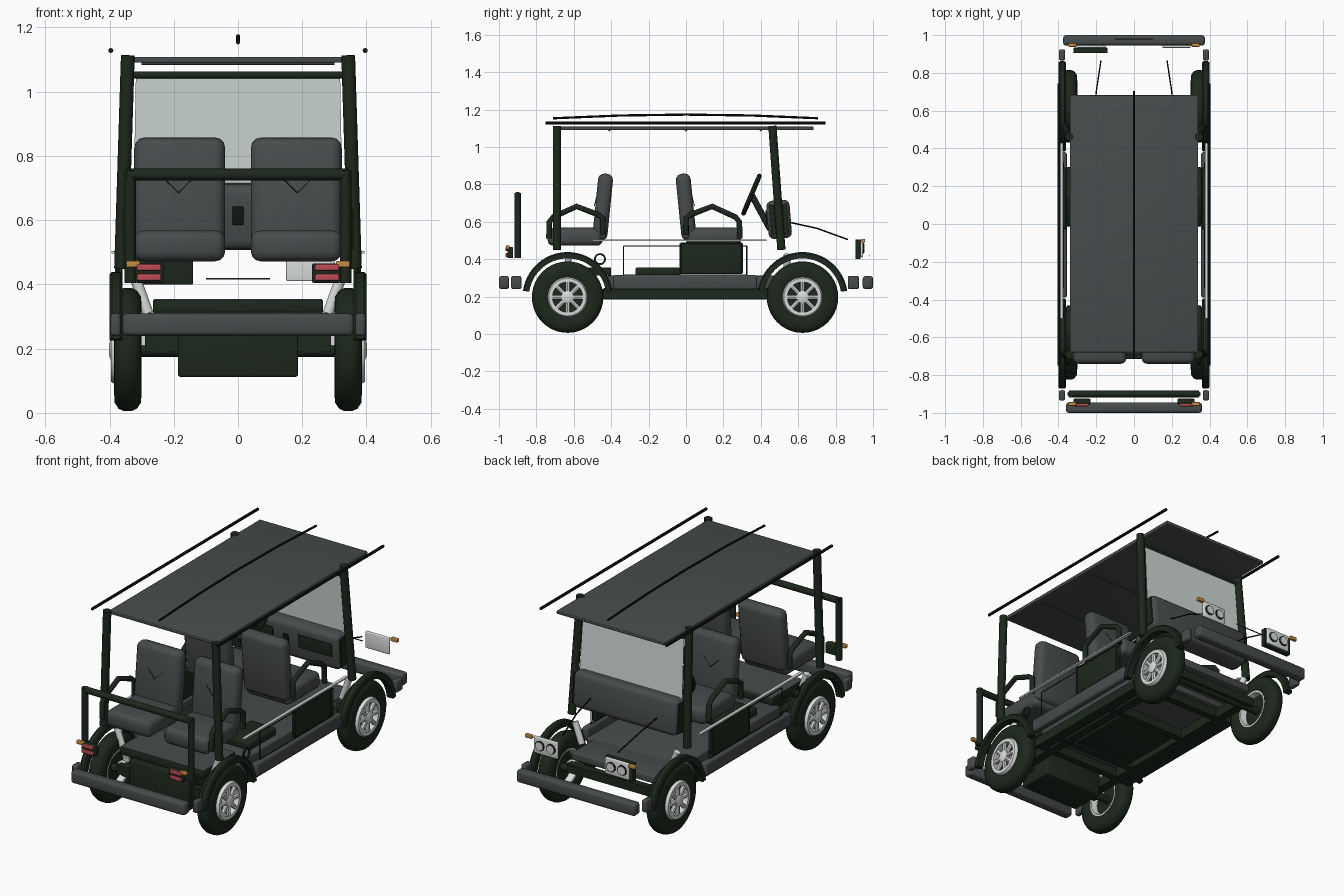
import bpy, bmesh, math
from mathutils import Vector, Matrix

if "Cube" in bpy.data.objects:
    bpy.data.objects.remove(bpy.data.objects["Cube"])


def mat(name, rgb, a=1.0):
    m = bpy.data.materials.new(name)
    m.diffuse_color = (*rgb, a)
    m.use_nodes = True
    m.node_tree.nodes["Principled BSDF"].inputs["Base Color"].default_value = m.diffuse_color
    return m


GREEN = mat("dark green", (0.012, 0.021, 0.012))
GRAY = mat("charcoal gray", (0.064, 0.071, 0.072))
WHITE = mat("silver white", (0.7, 0.72, 0.72))
RED = mat("lamp red", (0.5, 0.07, 0.085))
AMBER = mat("lamp amber", (0.55, 0.27, 0.06))
BLACK = mat("black", (0.006, 0.008, 0.007))
GLASS = mat("tinted glass", (0.62, 0.69, 0.67), 0.6)


def finish(name, bm, m):
    bmesh.ops.recalc_face_normals(bm, faces=bm.faces[:])
    me = bpy.data.meshes.new(name)
    bm.to_mesh(me)
    bm.free()
    me.materials.append(m)
    ob = bpy.data.objects.new(name, me)
    bpy.context.collection.objects.link(ob)
    bpy.ops.object.select_all(action='DESELECT')
    ob.select_set(True)
    bpy.context.view_layer.objects.active = ob
    bpy.ops.object.shade_smooth_by_angle(angle=math.radians(40))
    return ob


def box(name, x, y, z, m, r=0.0, tilt=0.0):
    """Box from (min, max) ranges, rounded by r, tilted about x."""
    bm = bmesh.new()
    bmesh.ops.create_cube(bm, size=1)
    size = Vector((x[1] - x[0], y[1] - y[0], z[1] - z[0]))
    bmesh.ops.scale(bm, vec=size, verts=bm.verts)
    if r:
        bmesh.ops.bevel(bm, geom=bm.edges[:], offset=r, segments=3, profile=0.5, affect='EDGES')
    mid = Vector((sum(x), sum(y), sum(z))) / 2
    bm.transform(Matrix.Translation(mid) @ Matrix.Rotation(tilt, 4, 'X'))
    return finish(name, bm, m)


def tube(name, pts, r, m, sides=10):
    """Capped tube swept along a path."""
    bm = bmesh.new()
    pts = [Vector(p) for p in pts]
    rings = []
    for i, p in enumerate(pts):
        d = (pts[min(i + 1, len(pts) - 1)] - pts[max(i - 1, 0)]).normalized()
        u = d.cross(Vector((1, 0, 0)) if abs(d.x) < 0.8 else Vector((0, 0, 1))).normalized()
        v = d.cross(u)
        rings.append([bm.verts.new(p + r * (math.cos(a) * u + math.sin(a) * v))
                      for a in (2 * math.pi * k / sides for k in range(sides))])
    for a, b in zip(rings, rings[1:]):
        for k in range(sides):
            bm.faces.new((a[k], a[(k + 1) % sides], b[(k + 1) % sides], b[k]))
    bm.faces.new(rings[0])
    bm.faces.new(rings[-1])
    return finish(name, bm, m)


def sweep(name, profile, centre, m, a0=0, a1=360, steps=40):
    """Closed (x, radius) profile turned about an x axis through centre (y, z)."""
    bm = bmesh.new()
    full = a1 - a0 == 360
    rings = []
    for i in range(steps if full else steps + 1):
        t = math.radians(a0 + (a1 - a0) * i / steps)
        rings.append([bm.verts.new((x, centre[0] + r * math.cos(t), centre[1] + r * math.sin(t)))
                      for x, r in profile])
    n = len(profile)
    for a, b in zip(rings, rings[1:] + ([rings[0]] if full else [])):
        for k in range(n):
            bm.faces.new((a[k], a[(k + 1) % n], b[(k + 1) % n], b[k]))
    if not full:
        bm.faces.new(rings[0])
        bm.faces.new(rings[-1])
    return finish(name, bm, m)


def frame(name, x, y, z, r, m):
    pts = [(y[0], z[0]), (y[1], z[0]), (y[1], z[1]), (y[0], z[1])]
    for a, b in zip(pts, pts[1:] + pts[:1]):
        tube(name, [(x, *a), (x, *b)], r, m, 6)


def span(s, a, b):
    return tuple(sorted((s * a, s * b)))


# Wheels, fenders, side parts: mirrored left and right
for s in (-1, 1):
    for wy in (-0.633, 0.623):
        c = (wy, 0.197)
        sweep("tyre", [(s * x, r) for x, r in ((0.31, 0.105), (0.30, 0.13), (0.302, 0.165), (0.315, 0.184),
              (0.33, 0.191), (0.356, 0.191), (0.372, 0.184), (0.384, 0.165), (0.386, 0.13), (0.378, 0.105))], c, GREEN)
        sweep("rim", [(s * x, r) for x, r in ((0.31, 0.095), (0.31, 0.107), (0.385, 0.107), (0.395, 0.1),
              (0.395, 0.081), (0.38, 0.081))], c, WHITE)
        sweep("hub", [(s * x, r) for x, r in ((0.35, 0.001), (0.35, 0.035), (0.395, 0.033), (0.402, 0.018),
              (0.402, 0.001))], c, WHITE, steps=20)
        for k in range(8):
            t = k * math.pi / 4
            d = Vector((0, math.cos(t), math.sin(t)))
            o = Vector((s * 0.382, *c))
            tube("wheel_spoke", [o + d * 0.022, o + d * 0.094], 0.0125, WHITE, 8)
        sweep("wheel_backplate", [(s * x, r) for x, r in ((0.345, 0.001), (0.345, 0.1), (0.355, 0.1),
              (0.355, 0.001))], c, GREEN, steps=24)
        sweep("fender", [(s * x, r) for x, r in ((0.36, 0.207), (0.36, 0.234), (0.367, 0.241), (0.393, 0.241),
              (0.40, 0.234), (0.40, 0.207))], c, GREEN, 8, 172, 28)
        tube("axle_half", [(0, wy, 0.195), (s * 0.35, wy, 0.195)], 0.022, GREEN)
        box("knuckle", span(s, 0.27, 0.305), (wy - 0.02, wy + 0.02), (0.21, 0.24), WHITE)
    for y in ((-0.935, -0.88), (0.865, 0.925)):
        box("fender_end_block", span(s, 0.365, 0.397), y, (0.24, 0.31), GRAY, 0.01)
    box("running_board", span(s, 0.355, 0.395), (-0.39, 0.38), (0.238, 0.315), GRAY, 0.012)
    box("step_pad", span(s, 0.10, 0.265), (-0.27, -0.03), (0.31, 0.355), GREEN, 0.01)
    box("frame_rail", span(s, 0.21, 0.26), (-0.68, 0.65), (0.185, 0.24), GREEN)
    box("side_sill", span(s, 0.27, 0.33), (-0.44, 0.44), (0.19, 0.245), GREEN)
    # Side panel with outline and flat hand rail
    box("side_panel", span(s, 0.36, 0.378), (-0.03, 0.30), (0.325, 0.485), GREEN, 0.004)
    frame("side_panel_trim", s * 0.378, (-0.03, 0.30), (0.325, 0.485), 0.005, GREEN)
    frame("side_outline", s * 0.372, (-0.335, 0.325), (0.315, 0.47), 0.003, GREEN)
    box("side_rail", span(s, 0.376, 0.394), (-0.5, 0.43), (0.496, 0.504), WHITE)
    sweep("side_ring", [(s * x, r) for x, r in ((0.37, 0.022), (0.37, 0.032), (0.38, 0.032), (0.38, 0.022))],
          (-0.46, 0.4), GREEN, steps=20)
    for y in (-0.63, 0.54):
        tube("post_strut", [(s * 0.322, y, 0.425), (s * 0.28, y, 0.31)], 0.018, WHITE)
    # Roof posts and roof side rails
    tube("rear_post", [(s * 0.364, -0.69, 0.45), (s * 0.343, -0.69, 1.112)], 0.022, GREEN, 14)
    tube("front_post", [(s * 0.364, 0.51, 0.45), (s * 0.343, 0.462, 1.112)], 0.022, GREEN, 14)
    tube("roof_side_rail", [(s * 0.396, -0.75, 1.128), (s * 0.396, 0.745, 1.128)], 0.008, BLACK, 8)
    # Seats: front row faces +y, rear row faces -y
    for f, y0 in ((1, 0.0), (-1, -0.445)):
        X = span(s, 0.04, 0.323)
        box("seat_cushion", X, tuple(sorted((y0, y0 + f * 0.295))), (0.472, 0.568), GRAY, 0.03)
        box("seat_back", X, (y0 - 0.04, y0 + 0.04), (0.5, 0.858), GRAY, 0.033, f * 0.1)
        yf = y0 + f * 0.045
        tube("seat_pleat", [(s * 0.135, yf - f * 0.012, 0.735), (s * 0.185, yf, 0.685),
                            (s * 0.235, yf - f * 0.012, 0.735)], 0.002, BLACK, 6)
        arm = [(0.0, 0.53), (0.0, 0.62), (0.03, 0.64), (0.14, 0.682), (0.265, 0.625), (0.285, 0.6), (0.288, 0.51)]
        tube("armrest", [(s * 0.345, y0 + f * a, b) for a, b in arm], 0.015, GREEN)
    # Rear guard posts and lamps
    tube("rear_guard_post", [(s * 0.335, -0.9, 0.405), (s * 0.335, -0.9, 0.755)], 0.018, GREEN, 12)
    box("tail_lamp_housing", span(s, 0.23, 0.32), (-0.955, -0.925), (0.405, 0.465), GREEN, 0.006)
    for z in (0.412, 0.443):
        box("tail_lamp", span(s, 0.24, 0.315), (-0.965, -0.945), (z, z + 0.02), RED, 0.004)
    for y, z in ((-0.953, 0.453), (0.948, 0.488)):
        box("indicator", span(s, 0.305, 0.348), (y - 0.01, y + 0.01), (z, z + 0.02), AMBER, 0.004)
    # Headlamps with two round lenses, and stay rods
    box("headlamp", span(s, 0.15, 0.30), (0.933, 0.947), (0.41, 0.505), WHITE, 0.005)
    for x in (0.19, 0.26):
        for r, y, m in ((0.029, 0.951, BLACK), (0.023, 0.954, WHITE)):
            tube("headlamp_lens", [(s * x, 0.94, 0.458), (s * x, y, 0.458)], r, m, 16)
    tube("stay_rod", [(s * 0.21, 0.54, 0.6), (s * 0.2, 0.7, 0.565), (s * 0.175, 0.865, 0.505)], 0.004, BLACK, 6)
box("headlamp_backing", (-0.32, -0.14), (0.905, 0.934), (0.4, 0.505), GREEN, 0.004)

# Bumpers
box("rear_bumper", (-0.36, 0.36), (-1.0, -0.945), (0.24, 0.31), GRAY, 0.015)
box("front_bumper", (-0.375, 0.375), (0.945, 1.0), (0.24, 0.31), GRAY, 0.015)
tube("front_trim_rod", [(-0.1, 0.98, 0.418), (0.1, 0.98, 0.418)], 0.003, GRAY, 6)
tube("rear_guard_bar", [(-0.345, -0.9, 0.742), (0.345, -0.9, 0.742)], 0.018, GREEN, 12)

# Floor, rear deck and underbody
box("floor", (-0.3, 0.3), (-0.42, 0.47), (0.24, 0.312), GRAY, 0.006)
box("rear_deck", (-0.265, 0.265), (-0.69, -0.4), (0.312, 0.35), GREEN, 0.006)
box("rear_deck_top", (-0.262, 0.262), (-0.685, -0.4), (0.348, 0.355), GRAY)
box("front_deck", (-0.26, 0.26), (0.46, 0.66), (0.27, 0.312), GRAY, 0.006)
box("motor_housing", (-0.187, 0.187), (-0.715, -0.51), (0.112, 0.31), GREEN, 0.008)
box("under_tray", (-0.19, 0.19), (-0.27, 0.11), (0.195, 0.245), GREEN, 0.01)
for y in (-0.66, -0.42, -0.29, 0.13, 0.42, 0.64):
    box("cross_member", (-0.29, 0.29), (y - 0.02, y + 0.02), (0.19, 0.24), GREEN)

# Roof with cross bows, centre ridge and windscreen
box("roof", (-0.34, 0.34), (-0.68, 0.683), (1.09, 1.108), GRAY, 0.004)
for y in (-0.41, 0.0, 0.4):
    tube("roof_bow", [(-0.3, y, 1.09), (0.3, y, 1.09)], 0.007, GRAY, 8)
tube("roof_ridge", [(0, y, 1.173 - 0.033 * (y / 0.71) ** 2 * 0.6) for y in (-0.71, -0.35, 0, 0.35, 0.705)],
     0.006, BLACK, 8)
tube("windscreen_bar", [(-0.345, 0.468, 1.052), (0.345, 0.468, 1.052)], 0.011, GREEN)
pane = bmesh.new()
pane.faces.new([pane.verts.new(p) for p in ((-0.325, 0.5, 0.66), (0.325, 0.5, 0.66),
                                            (0.318, 0.472, 1.045), (-0.318, 0.472, 1.045))])
finish("windscreen", pane, GLASS)

# Dashboard with dark ends and insets facing the seats
box("dashboard", (-0.33, 0.33), (0.435, 0.56), (0.51, 0.715), GRAY, 0.03, 0.08)
for x in ((-0.334, -0.328), (0.328, 0.334)):
    box("dash_end", x, (0.45, 0.545), (0.53, 0.695), GREEN, 0.0, 0.08)
for x in ((-0.29, -0.08), (0.08, 0.29)):
    box("dash_inset", x, (0.427, 0.436), (0.585, 0.66), GREEN, 0.003, 0.08)
box("dash_slot", (-0.017, 0.017), (0.427, 0.436), (0.585, 0.642), BLACK, 0.003, 0.08)

# Steering wheel on its column
hub = Vector((-0.18, 0.35, 0.745))
up = Vector((0, 0.39, 0.92)).normalized()
side = Vector((1, 0, 0))
ring = [hub + 0.108 * (math.cos(t) * side + math.sin(t) * up)
        for t in (2 * math.pi * k / 28 for k in range(29))]
tube("steering_wheel", ring, 0.013, GREEN, 8)
for t in (0.2, math.pi - 0.2, 1.5 * math.pi):
    tube("steering_spoke", [hub, hub + 0.105 * (math.cos(t) * side + math.sin(t) * up)], 0.009, GREEN, 8)
tube("steering_column", [hub, (-0.18, 0.45, 0.56)], 0.017, GREEN)
